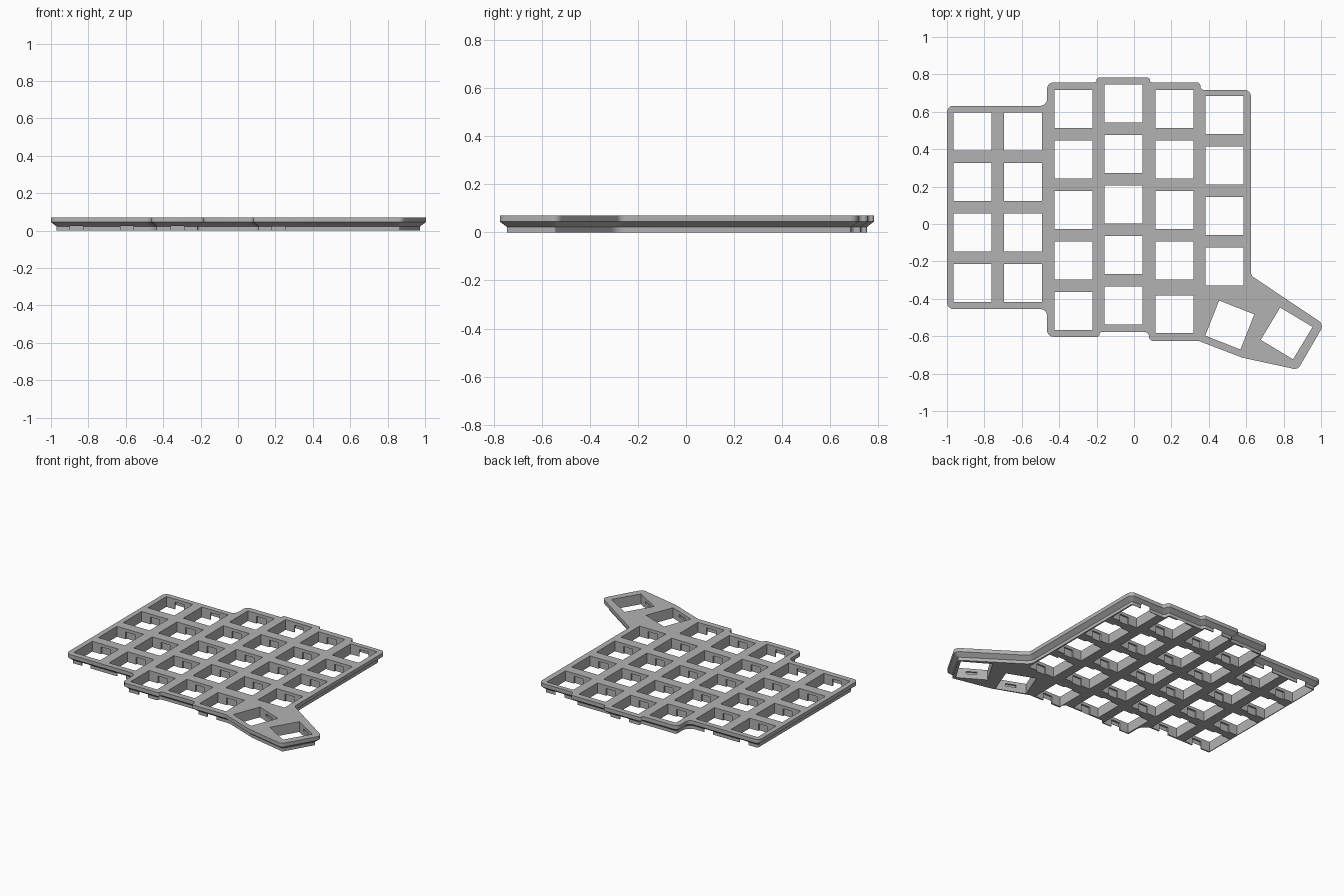
import bpy, bmesh, math
from mathutils import Vector, Matrix

if "Cube" in bpy.data.objects:
    bpy.data.objects.remove(bpy.data.objects["Cube"])

grey = bpy.data.materials.new("plain grey")
grey.use_nodes = True
colour = (0.45, 0.45, 0.45, 1)
grey.diffuse_color = colour
for node in grey.node_tree.nodes:
    if node.type == 'BSDF_PRINCIPLED':
        node.inputs["Base Color"].default_value = colour

# Plate corners, clockwise from the back left
CORNERS = [Vector(p) for p in (
    (-1, .632), (-.465, .632), (-.465, .757), (-.2, .757), (-.2, .782), (.085, .782),
    (.085, .757), (.355, .757), (.355, .717), (.625, .717), (.625, -.275),
    (1.016, -.537), (.876, -.779), (.58, -.715), (.345, -.625), (.08, -.625),
    (.08, -.578), (-.185, -.578), (-.185, -.603), (-.465, -.603), (-.465, -.455), (-1, -.455))]


def outline(inset, radius=0.035, steps=6):
    """Rounded plate outline, moved inwards by inset."""
    n = len(CORNERS)
    sharp = []
    for i, p in enumerate(CORNERS):
        a = (p - CORNERS[i - 1]).normalized()
        b = (CORNERS[(i + 1) % n] - p).normalized()
        na, nb = Vector((a.y, -a.x)), Vector((b.y, -b.x))
        sharp.append(p + (na + nb) * inset / (1 + na.dot(nb)))
    points = []
    for i, p in enumerate(sharp):
        back, ahead = sharp[i - 1] - p, sharp[(i + 1) % n] - p
        u, v = back.normalized(), ahead.normalized()
        convex = u.x * v.y - u.y * v.x > 0
        r = radius - inset if convex else radius + inset
        half = u.angle(v) / 2
        reach = min(max(r, .008) / math.tan(half), .48 * back.length, .48 * ahead.length)
        r = reach * math.tan(half)
        centre = p + (u + v).normalized() * r / math.sin(half)
        start, end = p + u * reach - centre, p + v * reach - centre
        turn = start.angle_signed(end)
        for k in range(steps + 1):
            points.append(centre + Matrix.Rotation(-turn * k / steps, 2) @ start)
    return points


def make_object(name, bm):
    bmesh.ops.recalc_face_normals(bm, faces=bm.faces)
    mesh = bpy.data.meshes.new(name)
    bm.to_mesh(mesh)
    bm.free()
    obj = bpy.data.objects.new(name, mesh)
    bpy.context.collection.objects.link(obj)
    mesh.materials.append(grey)
    return obj


# Plate body: narrow base, sloping shoulder and wide rim
bm = bmesh.new()
rings = [[bm.verts.new((p.x, p.y, z)) for p in outline(inset)]
         for z, inset in ((0, .03), (.022, .03), (.045, 0), (.071, 0))]
for low, high in zip(rings, rings[1:]):
    for i in range(len(low)):
        bm.faces.new((low[i - 1], low[i], high[i], high[i - 1]))
bm.faces.new(rings[0])
bm.faces.new(rings[-1])
plate = make_object("switch_plate", bm)

# Key positions: column x, then the y of each key
PITCH = 0.27
COLUMNS = ((-.864, .495, 4), (-.594, .495, 4), (-.324, .615, 5),
           (-.056, .644, 5), (.216, .615, 4), (.484, .583, 4))
keys = [(x, top - PITCH * row, 0) for x, top, count in COLUMNS for row in range(count)]
keys.append((.216, -.483, 0))
thumbs = [(.512, -.54, -21.5), (.816, -.585, -31)]


def cutter(name, spots, width, depth, low, high):
    bm = bmesh.new()
    for x, y, turn in spots:
        place = (Matrix.Translation((x, y, (low + high) / 2))
                 @ Matrix.Rotation(math.radians(turn), 4, 'Z')
                 @ Matrix.Diagonal((width, depth, high - low, 1)))
        bmesh.ops.create_cube(bm, size=1, matrix=place)
    obj = make_object(name, bm)
    obj.hide_render = True
    return obj


# Square key openings, with clip notches in their front and back walls
cutters = [cutter("key_openings", keys + thumbs, .202, .202, -.1, .2),
           cutter("key_notches", keys, .07, .224, -.1, .05),
           cutter("thumb_notches", thumbs, .07, .224, .033, .05)]
bpy.context.view_layer.objects.active = plate
plate.select_set(True)
for tool in cutters:
    cut = plate.modifiers.new(tool.name, 'BOOLEAN')
    cut.operation = 'DIFFERENCE'
    cut.solver = 'EXACT'
    cut.object = tool
    bpy.ops.object.modifier_apply(modifier=cut.name)
    bpy.data.objects.remove(tool)

bpy.ops.object.shade_smooth_by_angle(angle=math.radians(30))
